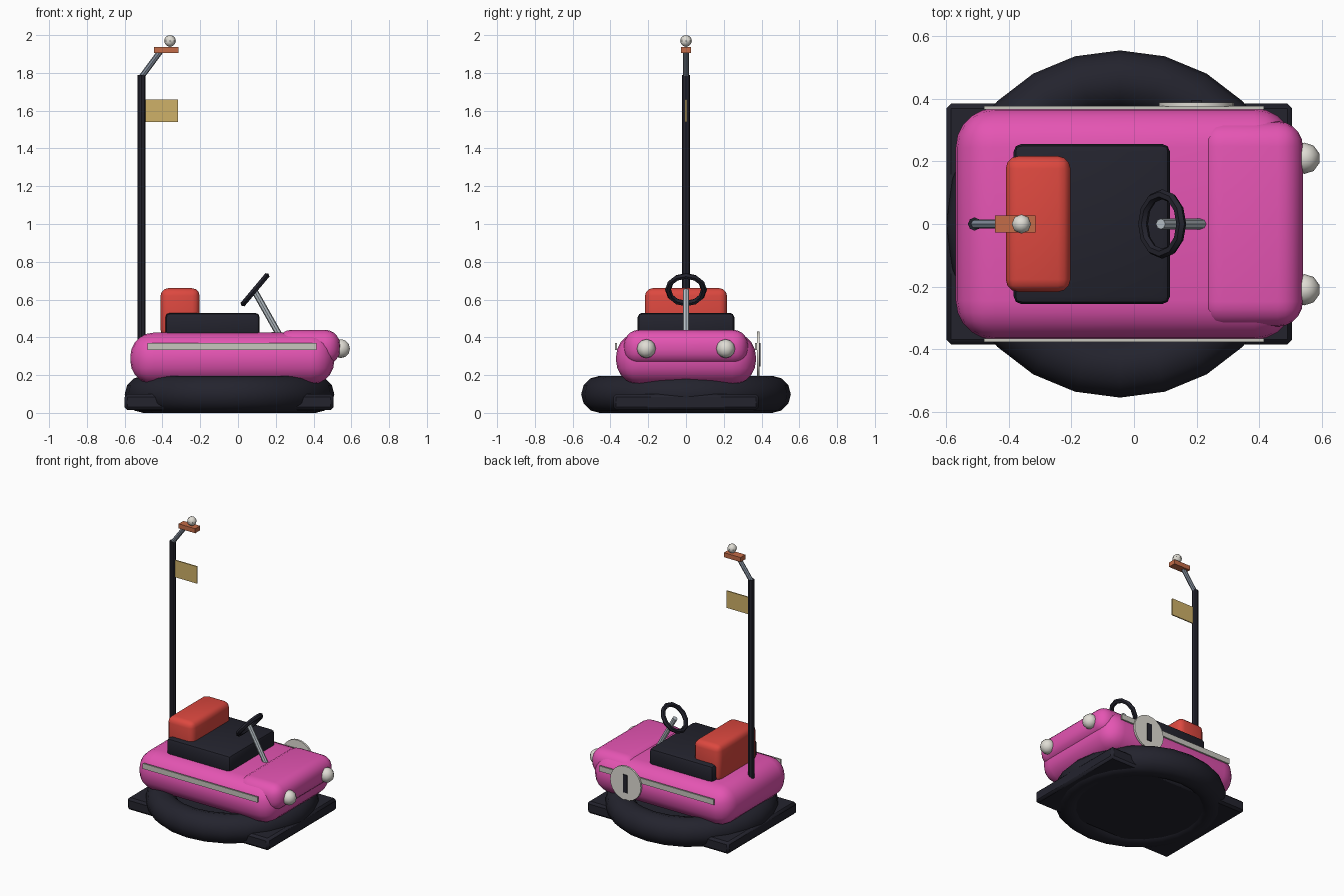
import bpy, math
from mathutils import Vector

if "Cube" in bpy.data.objects:
    bpy.data.objects.remove(bpy.data.objects["Cube"])


def mat(name, r, g, b):
    m = bpy.data.materials.new(name)
    m.diffuse_color = (r, g, b, 1)
    m.use_nodes = True
    m.node_tree.nodes["Principled BSDF"].inputs["Base Color"].default_value = m.diffuse_color
    return m


PINK = mat("pink", 0.78, 0.09, 0.45)
BLACK = mat("blue black", 0.017, 0.017, 0.027)
RED = mat("red", 0.72, 0.065, 0.05)
SILVER = mat("silver", 0.47, 0.52, 0.56)
STEEL = mat("steel", 0.22, 0.26, 0.32)
TRIM = mat("trim grey", 0.58, 0.57, 0.52)
LIGHT = mat("lamp white", 0.74, 0.72, 0.66)
COPPER = mat("copper", 0.55, 0.15, 0.065)
GOLD = mat("gold", 0.62, 0.44, 0.14)


def finish(name, m, smooth=True):
    o = bpy.context.object
    o.name = name
    o.data.materials.append(m)
    if smooth:
        bpy.ops.object.shade_smooth_by_angle(angle=math.radians(40))
    return o


def box(name, lo, hi, m, bevel=0.0, seg=1):
    c = [(a + b) / 2 for a, b in zip(lo, hi)]
    bpy.ops.mesh.primitive_cube_add(size=1, location=c)
    o = bpy.context.object
    o.scale = [b - a for a, b in zip(lo, hi)]
    bpy.ops.object.transform_apply(location=False, rotation=False, scale=True)
    if bevel:
        b = o.modifiers.new("bevel", 'BEVEL')
        b.width, b.segments, b.limit_method = bevel, seg, 'ANGLE'
        bpy.ops.object.modifier_apply(modifier="bevel")
    return finish(name, m, bevel > 0)


def rod(name, a, b, r, m, sides=8):
    a, b = Vector(a), Vector(b)
    d = b - a
    bpy.ops.mesh.primitive_cylinder_add(vertices=sides, radius=r, depth=d.length, location=(a + b) / 2,
                                        rotation=d.to_track_quat('Z', 'Y').to_euler())
    return finish(name, m)


def ball(name, c, r, m, seg=10, rings=6):
    bpy.ops.mesh.primitive_uv_sphere_add(segments=seg, ring_count=rings, radius=r, location=c)
    return finish(name, m)


def ring(name, c, major, minor, m, n, k, tilt=0.0):
    bpy.ops.mesh.primitive_torus_add(major_radius=major, minor_radius=minor, major_segments=n,
                                     minor_segments=k, location=c, rotation=(0, tilt, 0))
    return finish(name, m)


# rubber bumper and floor plate
ring("bumper_ring", (-0.045, 0, 0.098), 0.457, 0.098, BLACK, 24, 12)
box("floor_plate", (-0.6, -0.385, 0.015), (0.505, 0.385, 0.1), BLACK, 0.015)

# body shell and hood
box("body", (-0.57, -0.37, 0.15), (0.51, 0.37, 0.425), PINK, 0.125, 5)
box("hood", (0.205, -0.328, 0.255), (0.54, 0.328, 0.44), PINK, 0.08, 5)

# seat and backrest
box("seat", (-0.385, -0.256, 0.4), (0.115, 0.256, 0.53), BLACK, 0.025, 2)
box("backrest", (-0.41, -0.217, 0.4), (-0.203, 0.217, 0.66), RED, 0.04, 3)

# steering column and wheel
rod("steering_column", (0.22, 0, 0.41), (0.085, 0, 0.65), 0.017, SILVER)
ring("steering_wheel", (0.09, 0, 0.652), 0.095, 0.016, BLACK, 12, 6, math.radians(-50))

# pole with bent arm, contact shoe and lamp
rod("pole", (-0.51, 0, 0.36), (-0.51, 0, 1.79), 0.021, BLACK)
rod("pole_arm", (-0.51, 0, 1.78), (-0.41, 0, 1.915), 0.015, STEEL)
box("contact_shoe", (-0.445, -0.027, 1.905), (-0.315, 0.027, 1.937), COPPER)
ball("pole_lamp", (-0.36, 0, 1.969), 0.031, LIGHT, 8, 6)
box("flag", (-0.5, -0.004, 1.54), (-0.318, 0.004, 1.66), GOLD)

# paired headlights and side trim
for s, side in ((-1, "right"), (1, "left")):
    ball("headlight_" + side, (0.545, s * 0.21, 0.34), 0.05, LIGHT)
    y = sorted((s * 0.366, s * 0.377))
    box("side_trim_" + side, (-0.48, y[0], 0.333), (0.415, y[1], 0.371), TRIM)

# round badge with a plain dark bar on the left side
rod("side_disc", (0.2, 0.376, 0.31), (0.2, 0.389, 0.31), 0.12, LIGHT, 24)
box("disc_bar", (0.183, 0.387, 0.245), (0.217, 0.395, 0.37), BLACK)
